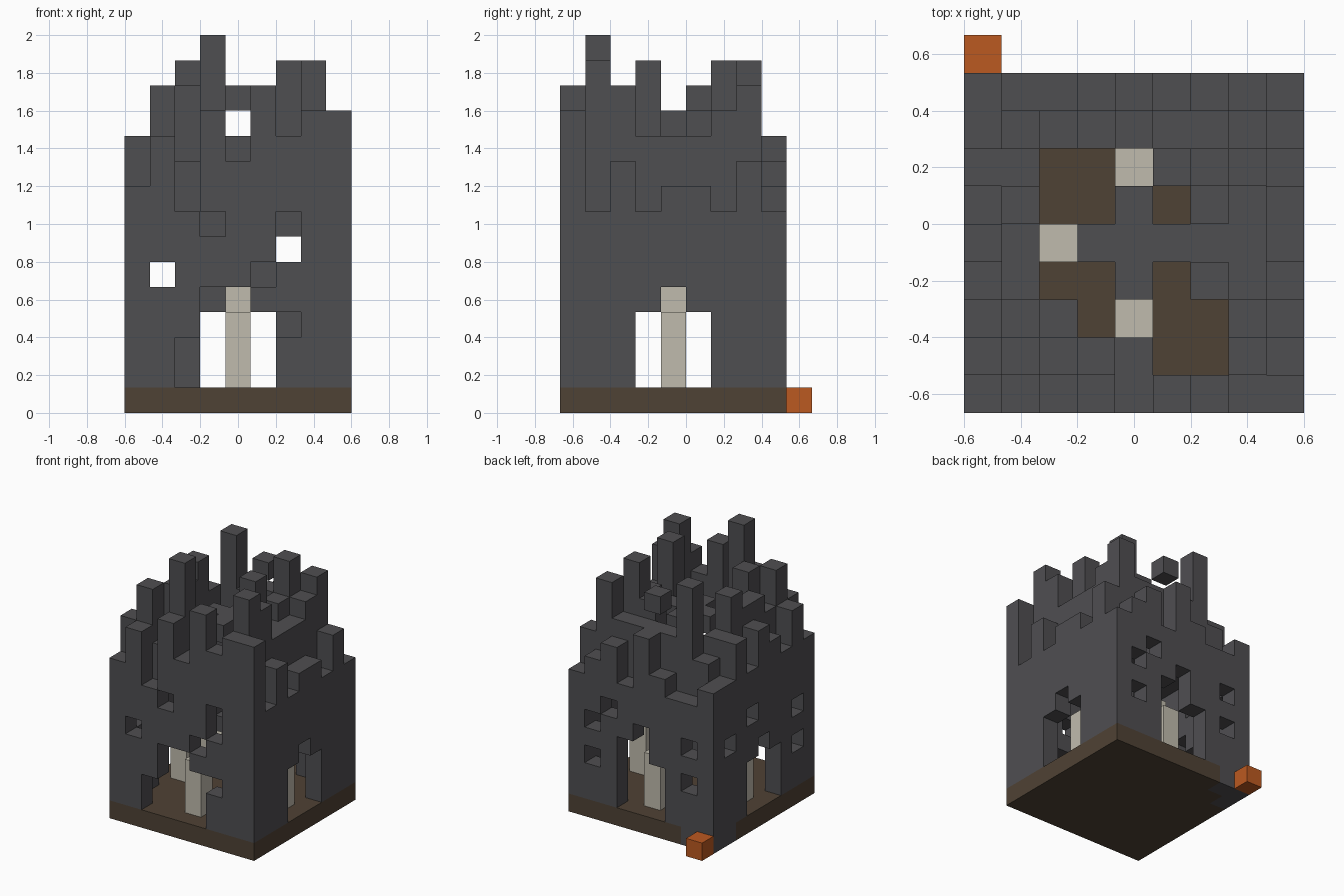
import bpy
import bmesh

cube = bpy.data.objects.get("Cube")
if cube:
    bpy.data.objects.remove(cube, do_unlink=True)

UNIT = 2 / 15      # edge length of one block
N = 9              # blocks along each side of the tower
LAST = N - 1


def material(name, rgb):
    mat = bpy.data.materials.new(name)
    mat.use_nodes = True
    color = (*rgb, 1)
    mat.diffuse_color = color
    mat.node_tree.nodes["Principled BSDF"].inputs["Base Color"].default_value = color
    return mat


stone = material("dark stone", (0.078, 0.077, 0.083))
earth = material("brown earth", (0.078, 0.054, 0.035))
cream = material("pale stone", (0.53, 0.50, 0.42))
orange = material("orange", (0.50, 0.10, 0.015))


def build(name, cells, mat):
    """Skin a set of grid blocks, leaving out faces shared by two blocks."""
    bm = bmesh.new()
    corners = {}

    def corner(p):
        if p not in corners:
            x, y, z = p
            corners[p] = bm.verts.new(((x - N / 2) * UNIT, (y - 5) * UNIT, z * UNIT))
        return corners[p]

    for cell in sorted(cells):
        for axis in range(3):
            u, v = (axis + 1) % 3, (axis + 2) % 3
            for side in (0, 1):
                neighbour = list(cell)
                neighbour[axis] += 2 * side - 1
                if tuple(neighbour) in cells:
                    continue
                loop = []
                for du, dv in ((0, 0), (1, 0), (1, 1), (0, 1)):
                    p = list(cell)
                    p[axis] += side
                    p[u] += du
                    p[v] += dv
                    loop.append(corner(tuple(p)))
                bm.faces.new(loop if side else loop[::-1])
    mesh = bpy.data.meshes.new(name)
    bm.to_mesh(mesh)
    bm.free()
    mesh.materials.append(mat)
    obj = bpy.data.objects.new(name, mesh)
    bpy.context.collection.objects.link(obj)


def column(i, j, low, high):
    return {(i, j, k) for k in range(low, high)}


def wall(place, tops, holes):
    """Outer wall with a broken top (hex digit per column) and openings."""
    cells = set()
    for n, digit in enumerate(tops):
        for k in range(1, int(digit, 16)):
            door = (3 <= n <= 5 and k <= 3) or (n == 4 and k == 4)
            if not door and (n, k) not in holes:
                i, j = place(n)
                cells.add((i, j, k))
    return cells


# Ground slab with a stone patch in one corner
patch = {(0, LAST, 0), (1, LAST, 0), (0, LAST - 1, 0)}
slab = {(i, j, 0) for i in range(N) for j in range(N)}
build("ground_slab", slab - patch, earth)
build("corner_patch", patch, stone)

# Four ruined outer walls
windows = {(1, 3), (1, 5), (7, 5)}
build("front_wall", wall(lambda n: (n, 0), "9b8cadbcc",
      {(1, 5), (3, 7), (6, 6), (6, 7), (5, 5), (2, 1), (2, 2), (6, 3), (3, 4)}), stone)
build("back_wall", wall(lambda n: (n, LAST), "9889b8a98",
      windows | {(7, 3), (6, 6), (4, 5), (5, 4)}), stone)
build("left_wall", wall(lambda n: (0, n), "9b9ab9b99",
      windows | {(5, 6)}), stone)
build("right_wall", wall(lambda n: (LAST, n), "c8a8998a8", set()), stone)

# Stepped roof ring with spires, rows run from front to back, 0 is broken away
rows = ["dafa00e", "b00000d", "c00000b", "c00000b", "d00000b", "b00000c", "aebbbbd"]
ring = set()
for j, row in enumerate(rows, 1):
    for i, digit in enumerate(row, 1):
        ring |= column(i, j, 8, int(digit, 16))
build("roof_ring", ring, stone)
build("loose_block", {(4, 7, 12)}, stone)

# Remains of the upper ceiling and its spires
ceiling = {(i, 4, 10) for i in range(3, 7)} | {(4, 3, 10), (4, 5, 10)}
for i, j, top in ((2, 2, 13), (6, 3, 14), (6, 5, 12), (6, 6, 14), (5, 6, 12)):
    ceiling |= column(i, j, 10, top)
build("ceiling", ceiling, stone)

# Pale pillars inside each doorway, each with a raised block behind
for name, i, j, di, dj in (("front", 4, 1, 0, 1), ("back", 4, 7, 0, -1),
                           ("left", 1, 4, 1, 0), ("right", 7, 4, -1, 0)):
    build(name + "_pillar", column(i, j, 1, 4) | {(i + di, j + dj, 4)}, cream)

# Small block outside the rear corner
build("corner_block", {(0, N, 0)}, orange)
